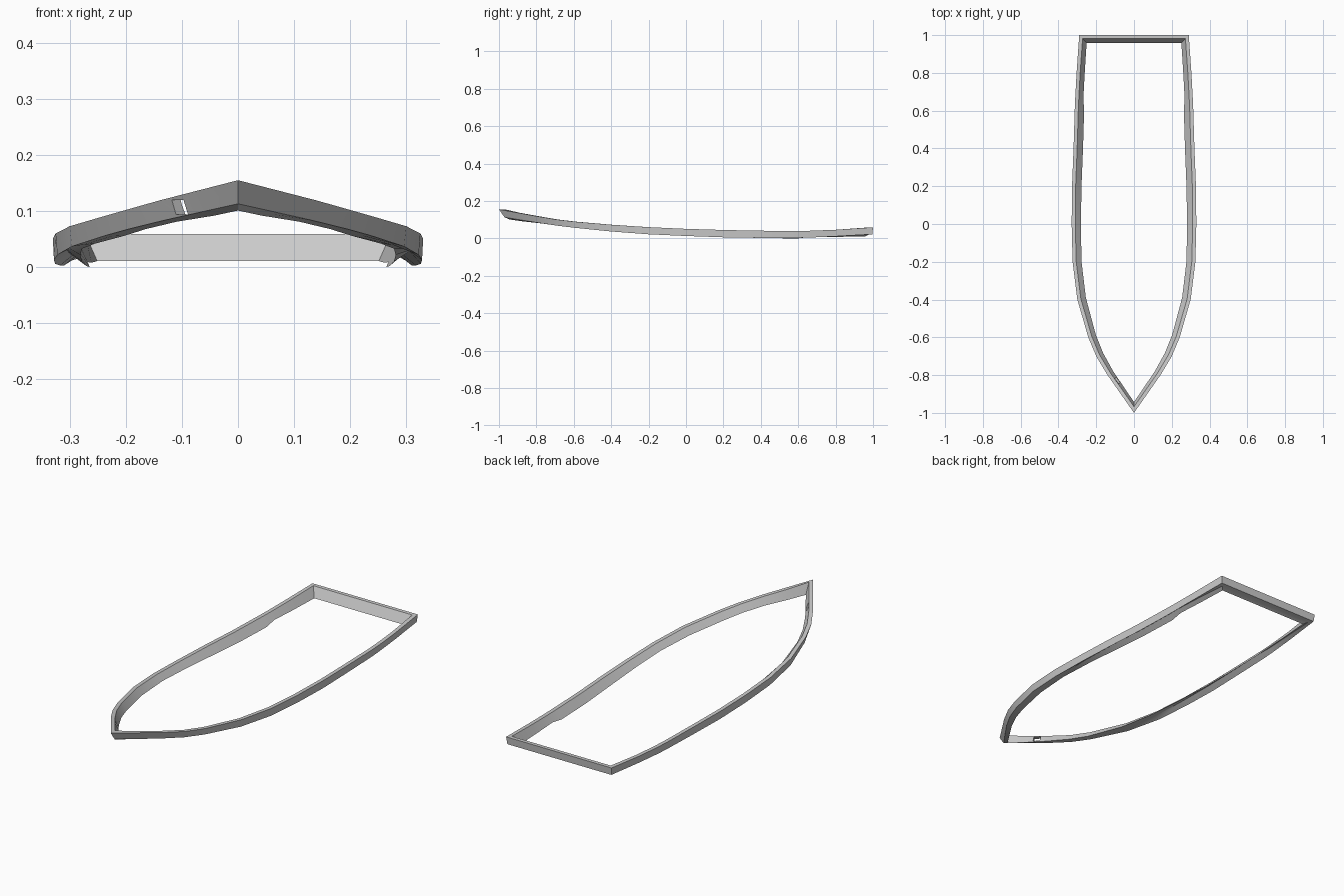
import bpy, math
from mathutils import Vector

if "Cube" in bpy.data.objects:
    bpy.data.objects.remove(bpy.data.objects["Cube"])

# Rail stations, bow to stern corner:
# x, y, top z, outer-foot inset, outer-foot z, inner-lip inset, inner-lip z, underside z
STATIONS = [
    (0.00, -1.00, .155, .017, .113, .033, .101, .107),
    (.070, -.90, .137, .014, .100, .034, .092, .096),
    (.140, -.80, .119, .012, .084, .036, .081, .083),
    (.200, -.70, .102, .010, .069, .040, .068, .069),
    (.242, -.60, .090, .008, .057, .042, .056, .057),
    (.300, -.40, .073, .004, .037, .046, .042, .040),
    (.325, -.20, .060, .003, .022, .047, .033, .033),
    (.330, 0.00, .051, .002, .013, .049, .022, .030),
    (.328, .20, .045, .002, .006, .050, .010, .026),
    (.320, .40, .041, .003, .003, .050, .002, .022),
    (.314, .60, .040, .004, .003, .050, .000, .022),
    (.311, .67, .041, .004, .005, .043, .009, .022),
    (.304, .80, .046, .004, .011, .043, .008, .022),
    (.290, 1.00, .059, .004, .022, .042, .011, .020),
]
TOP_WIDTH = .019

# Closed outline: right half, then mirrored left half
loop = STATIONS + [(-s[0],) + s[1:] for s in reversed(STATIONS[1:])]
n = len(loop)


def inset(i, d):
    """Mitred inward offset of outline point i (outline runs anticlockwise)."""
    p0, p, p1 = (Vector(loop[k % n][:2]) for k in (i - 1, i, i + 1))
    a, b = (p - p0).normalized(), (p1 - p).normalized()
    na, nb = Vector((-a.y, a.x)), Vector((-b.y, b.x))
    m = (na + nb).normalized()
    return p + m * (d / m.dot(na))


# Sweep the five-sided section around the outline
verts, faces = [], []
for i, (x, y, zt, do, zo, di, zi, za) in enumerate(loop):
    section = [(0, zt), (TOP_WIDTH, zt), (di, zi), ((do + di) / 2, za), (do, zo)]
    for d, z in section:
        p = inset(i, d)
        verts.append((p.x, p.y, z))
for i in range(n):
    j = (i + 1) % n
    for k in range(5):
        l = (k + 1) % 5
        faces.append((i * 5 + k, j * 5 + k, j * 5 + l, i * 5 + l))
mesh = bpy.data.meshes.new("gunwale_rail")
mesh.from_pydata(verts, [], faces)
rail = bpy.data.objects.new("gunwale_rail", mesh)
bpy.context.collection.objects.link(rail)

# Small slot through the left bow
bpy.ops.mesh.primitive_cube_add(size=1, location=(-.104, -.840, .107),
                                rotation=(0, 0, math.atan2(.1, -.07)))
cutter = bpy.context.object
cutter.name = "slot_cutter"
cutter.scale = (.034, .12, .026)
cutter.hide_render = True
cutter.display_type = 'WIRE'

bpy.ops.object.select_all(action='DESELECT')
bpy.context.view_layer.objects.active = rail
rail.select_set(True)
bpy.ops.object.mode_set(mode='EDIT')
bpy.ops.mesh.select_all(action='SELECT')
bpy.ops.mesh.normals_make_consistent(inside=False)
bpy.ops.object.mode_set(mode='OBJECT')
cut = rail.modifiers.new("slot", 'BOOLEAN')
cut.object = cutter
cut.operation = 'DIFFERENCE'
cut.solver = 'EXACT'
bpy.ops.object.modifier_apply(modifier=cut.name)
bpy.data.objects.remove(cutter)
bpy.ops.object.shade_smooth_by_angle(angle=math.radians(25))
